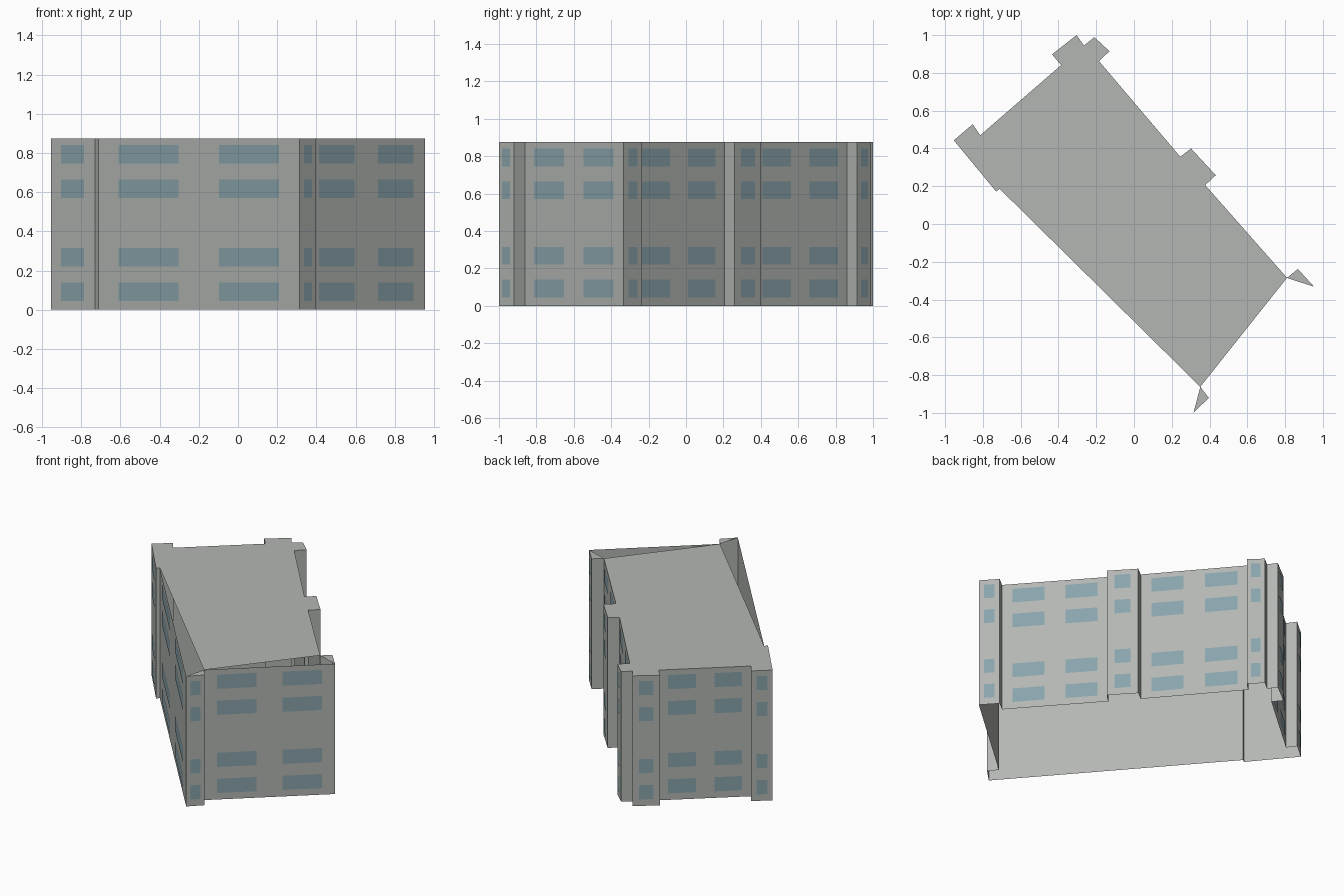
import bpy
import bmesh
from mathutils import Vector

cube = bpy.data.objects.get("Cube")
if cube:
    bpy.data.objects.remove(cube, do_unlink=True)

FLOOR = 0.175
HEIGHT = 5 * FLOOR

# Footprint, counter-clockwise; the third value is how many windows
# each floor has on the wall that starts at that corner
FOOTPRINT = [
    (-0.954, 0.443, 1), (-0.73, 0.172, 0), (-0.711, 0.186, 2),
    (0.315, -1.0, 1), (0.396, -0.92, 0), (0.351, -0.862, 2),
    (0.954, -0.333, 1), (0.868, -0.238, 0), (0.81, -0.285, 2),
    (0.377, 0.206, 0), (0.433, 0.258, 1), (0.302, 0.4, 0),
    (0.245, 0.356, 2), (-0.185, 0.862, 0), (-0.13, 0.915, 1),
    (-0.21, 0.989, 0), (-0.265, 0.945, 0), (-0.304, 1.0, 1),
    (-0.434, 0.898, 0), (-0.386, 0.841, 2), (-0.814, 0.47, 0),
    (-0.854, 0.528, 1),
]
CORNERS = [Vector((x, y, 0)) for x, y, _ in FOOTPRINT]
COUNT = len(CORNERS)
UP = Vector((0, 0, 1))

# Where windows sit along a wall, by number of windows
SPANS = {0: [], 1: [(0.24, 0.76)], 2: [(0.1, 0.4), (0.6, 0.9)]}


def material(name, color):
    mat = bpy.data.materials.new(name)
    mat.use_nodes = True
    mat.diffuse_color = color
    bsdf = mat.node_tree.nodes["Principled BSDF"]
    bsdf.inputs["Base Color"].default_value = color
    bsdf.inputs["Roughness"].default_value = 0.9
    return mat


def make_object(name, bm, mat):
    mesh = bpy.data.meshes.new(name)
    bm.to_mesh(mesh)
    bm.free()
    mesh.materials.append(mat)
    obj = bpy.data.objects.new(name, mesh)
    bpy.context.collection.objects.link(obj)


def add_panel(bm, a, b, z0, z1):
    points = (a + UP * z0, b + UP * z0, b + UP * z1, a + UP * z1)
    bm.faces.new([bm.verts.new(p) for p in points])


concrete = material("concrete grey", (0.45, 0.47, 0.445, 1))
glass = material("blue glass", (0.25, 0.37, 0.41, 1))

# Walls, open at the bottom
bm = bmesh.new()
for i, a in enumerate(CORNERS):
    add_panel(bm, a, CORNERS[(i + 1) % COUNT], 0, HEIGHT)
bmesh.ops.remove_doubles(bm, verts=bm.verts, dist=0.001)
make_object("walls", bm, concrete)

# Roof: a main slab and two small corner pieces, with open gaps between
bm = bmesh.new()
ring = [bm.verts.new(p + UP * HEIGHT) for p in CORNERS]
bm.faces.new([v for i, v in enumerate(ring) if i not in (3, 4, 6, 7)])
bm.faces.new(ring[3:6])
bm.faces.new(ring[6:9])
make_object("roof", bm, concrete)

# Window panes on four of the five floors
bm = bmesh.new()
for i, a in enumerate(CORNERS):
    along = CORNERS[(i + 1) % COUNT] - a
    offset = along.cross(UP).normalized() * 0.003
    for start, end in SPANS[FOOTPRINT[i][2]]:
        for level in (0, 1, 3, 4):
            sill = level * FLOOR + 0.045
            add_panel(bm, a + along * start + offset,
                      a + along * end + offset, sill, sill + 0.095)
make_object("windows", bm, glass)
